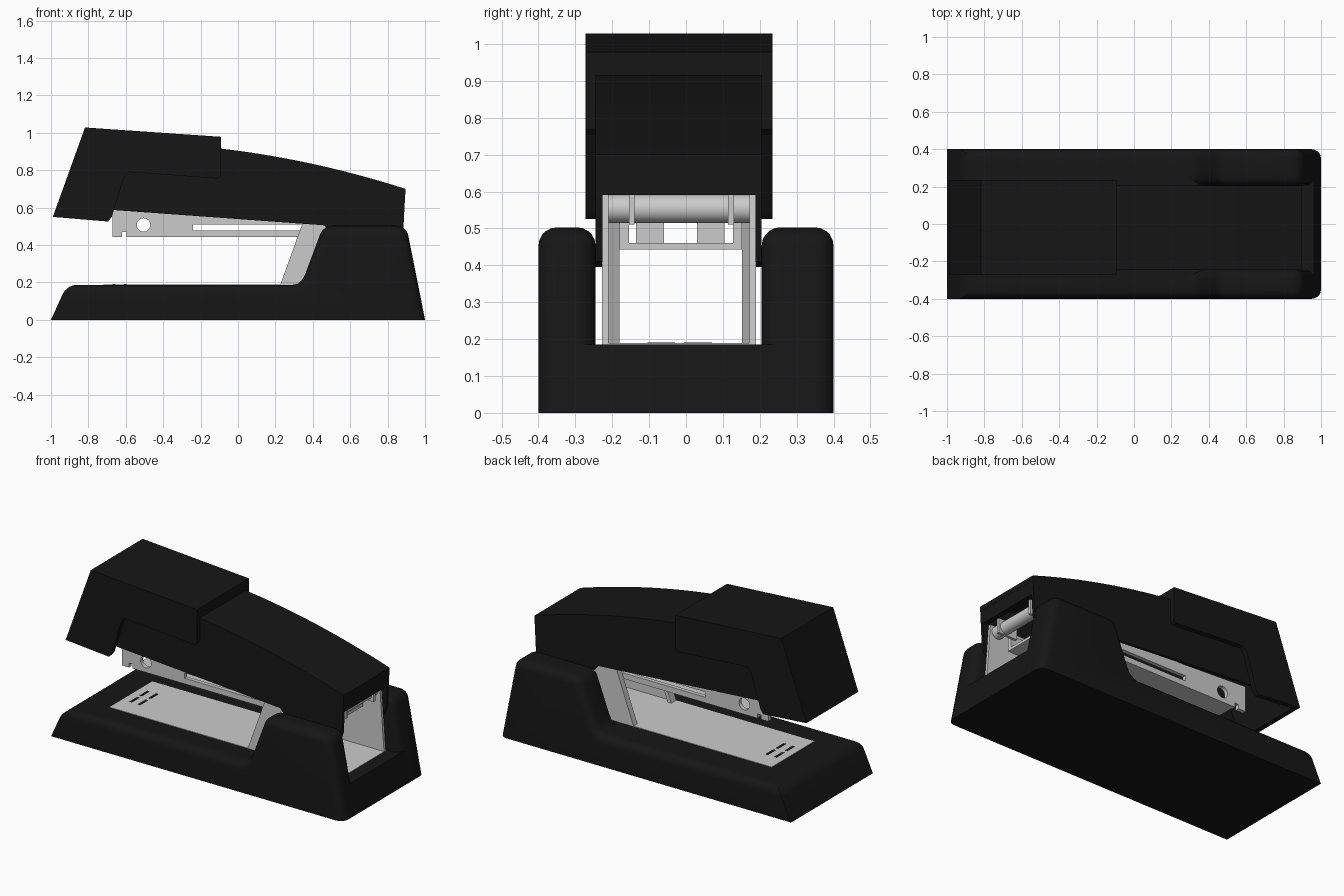
import bpy, bmesh, math

if "Cube" in bpy.data.objects:
    bpy.data.objects.remove(bpy.data.objects["Cube"])

black = bpy.data.materials.new("black_plastic")
black.diffuse_color = (0.008, 0.008, 0.008, 1)
black.use_nodes = True
black.node_tree.nodes["Principled BSDF"].inputs["Base Color"].default_value = black.diffuse_color


def add_prism(bm, pts, y0, y1):
    """Extrude an x-z outline from y0 to y1."""
    a = [bm.verts.new((x, y0, z)) for x, z in pts]
    b = [bm.verts.new((x, y1, z)) for x, z in pts]
    bm.faces.new(a)
    bm.faces.new(b[::-1])
    n = len(pts)
    for i in range(n):
        bm.faces.new((a[i], b[i], b[(i + 1) % n], a[(i + 1) % n]))


def finish(name, bm, mat=None):
    bmesh.ops.recalc_face_normals(bm, faces=bm.faces[:])
    me = bpy.data.meshes.new(name)
    bm.to_mesh(me)
    bm.free()
    ob = bpy.data.objects.new(name, me)
    bpy.context.collection.objects.link(ob)
    if mat:
        me.materials.append(mat)
    return ob


def prisms(name, parts, mat=None):
    bm = bmesh.new()
    for pts, y0, y1 in parts:
        add_prism(bm, pts, y0, y1)
    return finish(name, bm, mat)


def rect(x0, x1, z0, z1):
    return [(x0, z0), (x1, z0), (x1, z1), (x0, z1)]


def rod(name, x, y, z, r, length):
    bpy.ops.mesh.primitive_cylinder_add(vertices=32, radius=r, depth=length,
                                        location=(x, y, z), rotation=(math.pi / 2, 0, 0))
    ob = bpy.context.object
    ob.name = name
    return ob


def rounded(name, pts, y0, y1, corners, sides):
    """Base piece whose chosen cross edges (and side outlines) are rounded."""
    bm = bmesh.new()
    add_prism(bm, pts, y0, y1)
    bmesh.ops.recalc_face_normals(bm, faces=bm.faces[:])
    chosen = []
    for e in bm.edges:
        p, q = e.verts[0].co, e.verts[1].co
        if max(p.z, q.z) < 0.01 or min(p.x, q.x) < -0.99:
            continue
        if abs(p.y - q.y) > 0.01:
            if any(math.dist((p.x, p.z), c) < 0.001 for c in corners):
                chosen.append(e)
        elif sides:
            chosen.append(e)
    bmesh.ops.bevel(bm, geom=chosen, offset=0.05, offset_type='OFFSET', segments=5,
                    profile=0.5, affect='EDGES', clamp_overlap=False)
    return finish(name, bm, black)


# Base: two side pieces with raised cheeks, and the floor between them
FRONT, CHEEK_F, CHEEK_B = (-0.915, 0.186), (0.456, 0.503), (0.9, 0.503)
curve = [(0.29, 0.186), (0.32, 0.193), (0.342, 0.212), (0.358, 0.24)]
side = [(-1, 0), FRONT] + curve + [CHEEK_F, CHEEK_B, (1, 0)]
corners = [FRONT, CHEEK_F, CHEEK_B]
rounded("base_cheek_front", side, -0.4, -0.245, corners, True)
rounded("base_cheek_back", side, 0.205, 0.4, corners, True)
rounded("base_floor", [(-1, 0), FRONT, (0.963, 0.186), (1, 0)], -0.35, 0.35, [FRONT], False)

# Metal anvil plate with dark clinching grooves
prisms("anvil_plate", [(rect(-0.72, 0.88, 0.17, 0.189), -0.228, 0.19)])
prisms("anvil_grooves", [(rect(x, x + 0.015, 0.18, 0.191), y, y + 0.075)
                         for x in (-0.67, -0.61) for y in (-0.105, -0.005)], black)

# Upright bracket plates with inward front flanges
plate = [(0.225, 0.185), (0.88, 0.185), (0.85, 0.59), (0.372, 0.59)]
flange = [(0.225, 0.185), (0.25, 0.185), (0.397, 0.59), (0.372, 0.59)]
prisms("bracket", [(plate, -0.228, -0.21), (plate, 0.172, 0.19),
                   (flange, -0.215, -0.18), (flange, 0.152, 0.175)])

# Staple rail: U channel with notched nose
rail_side = [(-0.67, 0.6), (-0.67, 0.443), (-0.62, 0.443), (-0.62, 0.47), (-0.595, 0.47),
             (-0.595, 0.443), (0.75, 0.443), (0.75, 0.53)]
rail = prisms("staple_rail", [(rail_side, -0.18, -0.155), (rail_side, 0.127, 0.152)])
prisms("rail_bottom", [(rect(-0.59, 0.75, 0.443, 0.46), -0.156, 0.128)])
prisms("rail_stops", [(rect(0.5, 0.55, 0.455, 0.515), y, y + 0.075) for y in (-0.135, 0.03)])

# Round hole and long slit cut through the rail sides
hole = rod("hole_cutter", -0.505, 0, 0.507, 0.036, 1)
slit = prisms("slit_cutter", [(rect(-0.24, 0.42, 0.478, 0.51), -0.5, 0.5)])
for cutter in (hole, slit):
    m = rail.modifiers.new("cut", 'BOOLEAN')
    m.operation, m.solver, m.object = 'DIFFERENCE', 'EXACT', cutter
    cutter.hide_render = True
    cutter.hide_set(True)

# Hinge pin and its lugs
rod("hinge_pin", 0.8, -0.019, 0.553, 0.038, 0.4)
prisms("hinge_lugs", [(rect(0.72, 0.85, 0.51, 0.6), y, y + 0.016) for y in (-0.155, 0.114)])

# Handle: hollow arm with arched top
arch = []
for i in range(13):
    t = i / 12
    arch.append((-0.09 + 0.985 * t, 0.915 - 0.115 * t - 0.1 * t * t))
top = [(-0.58, 0.95)] + arch
arm_side = top + [(0.883, 0.46), (0.865, 0.41), (0.84, 0.395), (0.56, 0.395),
                  (0.46, 0.505), (-0.67, 0.587)]
arm_top = top + [(x, z - 0.03) for x, z in top[::-1]]
arm_rear = [(0.865, 0.69), (0.895, 0.70), (0.89, 0.59), (0.86, 0.59)]
prisms("handle_arm", [(arm_side, -0.245, -0.226), (arm_side, 0.188, 0.205),
                      (arm_top, -0.24, 0.2), (arm_rear, -0.24, 0.2)], black)

# Handle cap: raised hollow cover over the front end
cap_side = [(-0.99, 0.55), (-0.818, 1.028), (-0.09, 0.978), (-0.09, 0.77), (-0.105, 0.755),
            (-0.585, 0.79), (-0.61, 0.76), (-0.675, 0.55), (-0.695, 0.525)]
cap_top = [(-0.818, 1.028), (-0.09, 0.978), (-0.09, 0.945), (-0.82, 0.995)]
cap_front = [(-0.99, 0.55), (-0.818, 1.028), (-0.79, 1.02), (-0.958, 0.547)]
prisms("handle_cap", [(cap_side, -0.272, -0.244), (cap_side, 0.204, 0.235),
                      (cap_top, -0.27, 0.233), (cap_front, -0.27, 0.233),
                      (rect(-0.115, -0.09, 0.89, 0.97), -0.27, 0.233)], black)

# Smooth rounded surfaces, keep hard edges
bpy.ops.object.select_all(action='DESELECT')
for ob in bpy.context.scene.objects:
    if not ob.hide_render:
        ob.select_set(True)
        bpy.context.view_layer.objects.active = ob
bpy.ops.object.shade_smooth_by_angle(angle=math.radians(30))
